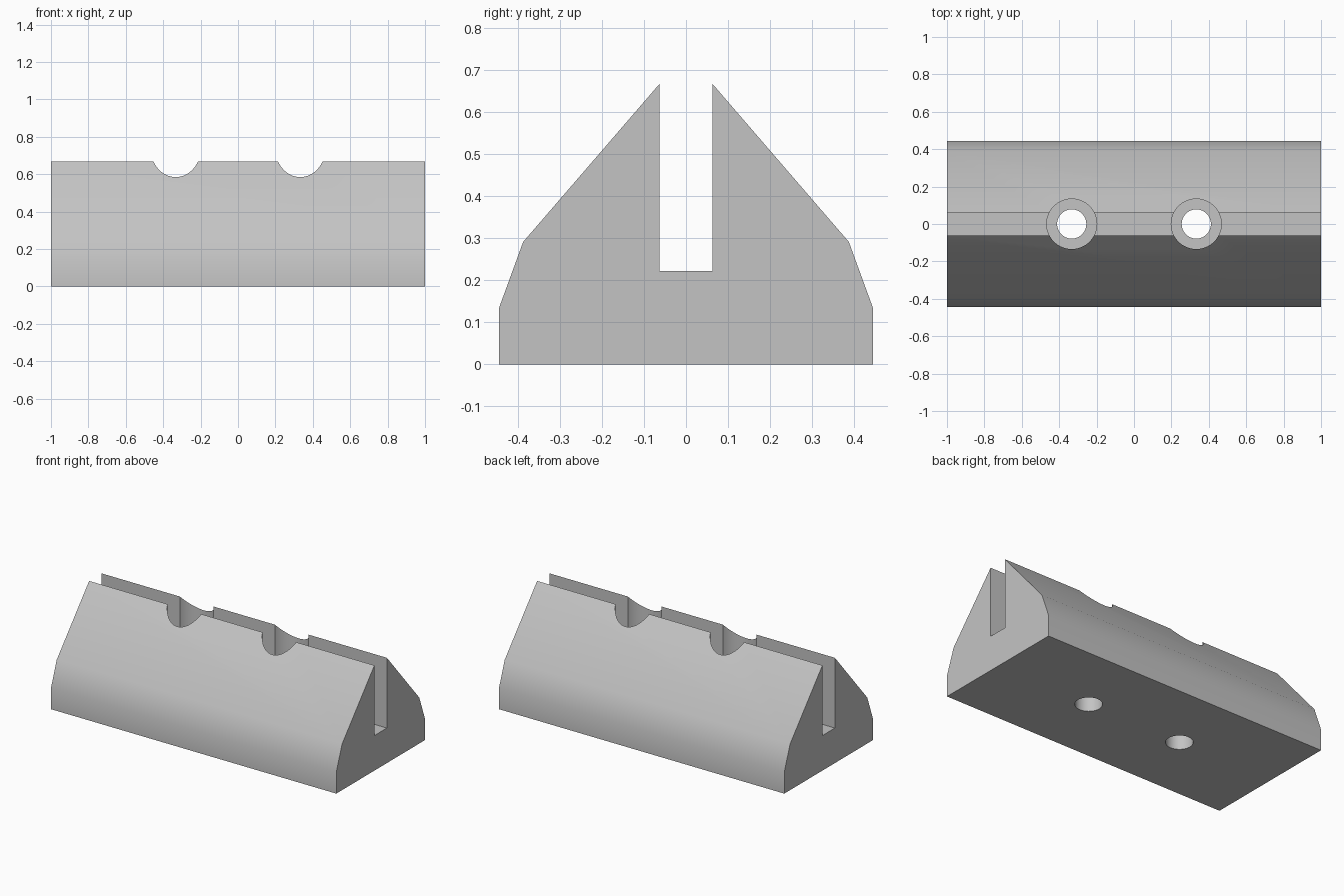
import bpy
import bmesh
import math

if "Cube" in bpy.data.objects:
    bpy.data.objects.remove(bpy.data.objects["Cube"], do_unlink=True)

grey = bpy.data.materials.new("light_grey")
grey.use_nodes = True
colour = (0.55, 0.55, 0.55, 1)
grey.diffuse_color = colour
grey.node_tree.nodes["Principled BSDF"].inputs["Base Color"].default_value = colour

SLOT_FLOOR = 0.222
BORE_FLOOR = 0.133
HOLE_X = 0.333

# Slotted wedge: half profile mirrored in y, extruded along x
half = [(0.444, 0), (0.444, 0.135), (0.387, 0.291), (0.0625, 0.667), (0.0625, SLOT_FLOOR)]
profile = half + [(-y, z) for y, z in reversed(half)]
bm = bmesh.new()
end = bm.faces.new([bm.verts.new((-1, y, z)) for y, z in profile])
result = bmesh.ops.extrude_face_region(bm, geom=[end])
moved = [v for v in result["geom"] if isinstance(v, bmesh.types.BMVert)]
bmesh.ops.translate(bm, verts=moved, vec=(2, 0, 0))
bmesh.ops.recalc_face_normals(bm, faces=bm.faces)
mesh = bpy.data.meshes.new("slotted_block")
bm.to_mesh(mesh)
bm.free()
block = bpy.data.objects.new("slotted_block", mesh)
bpy.context.collection.objects.link(block)
mesh.materials.append(grey)


def drill(name, x, radius, bottom, top):
    """Cut a vertical round hole in the block."""
    bpy.ops.mesh.primitive_cylinder_add(
        vertices=64, radius=radius, depth=top - bottom, location=(x, 0, (top + bottom) / 2))
    cutter = bpy.context.object
    cutter.name = name
    cutter.hide_render = True
    cutter.data.materials.append(grey)
    cut = block.modifiers.new(name, "BOOLEAN")
    cut.operation = "DIFFERENCE"
    cut.solver = "EXACT"
    cut.object = cutter
    bpy.context.view_layer.objects.active = block
    bpy.ops.object.modifier_apply(modifier=cut.name)
    bpy.data.objects.remove(cutter, do_unlink=True)


# Two counterbored screw holes
for x in (-HOLE_X, HOLE_X):
    drill("counterbore", x, 0.134, BORE_FLOOR, 1)
    drill("screw_hole", x, 0.078, -0.2, 0.5)

# Soft shading on the sloped sides and bores, sharp rims
bpy.ops.object.select_all(action="DESELECT")
block.select_set(True)
bpy.context.view_layer.objects.active = block
bpy.ops.object.shade_smooth_by_angle(angle=math.radians(30))
